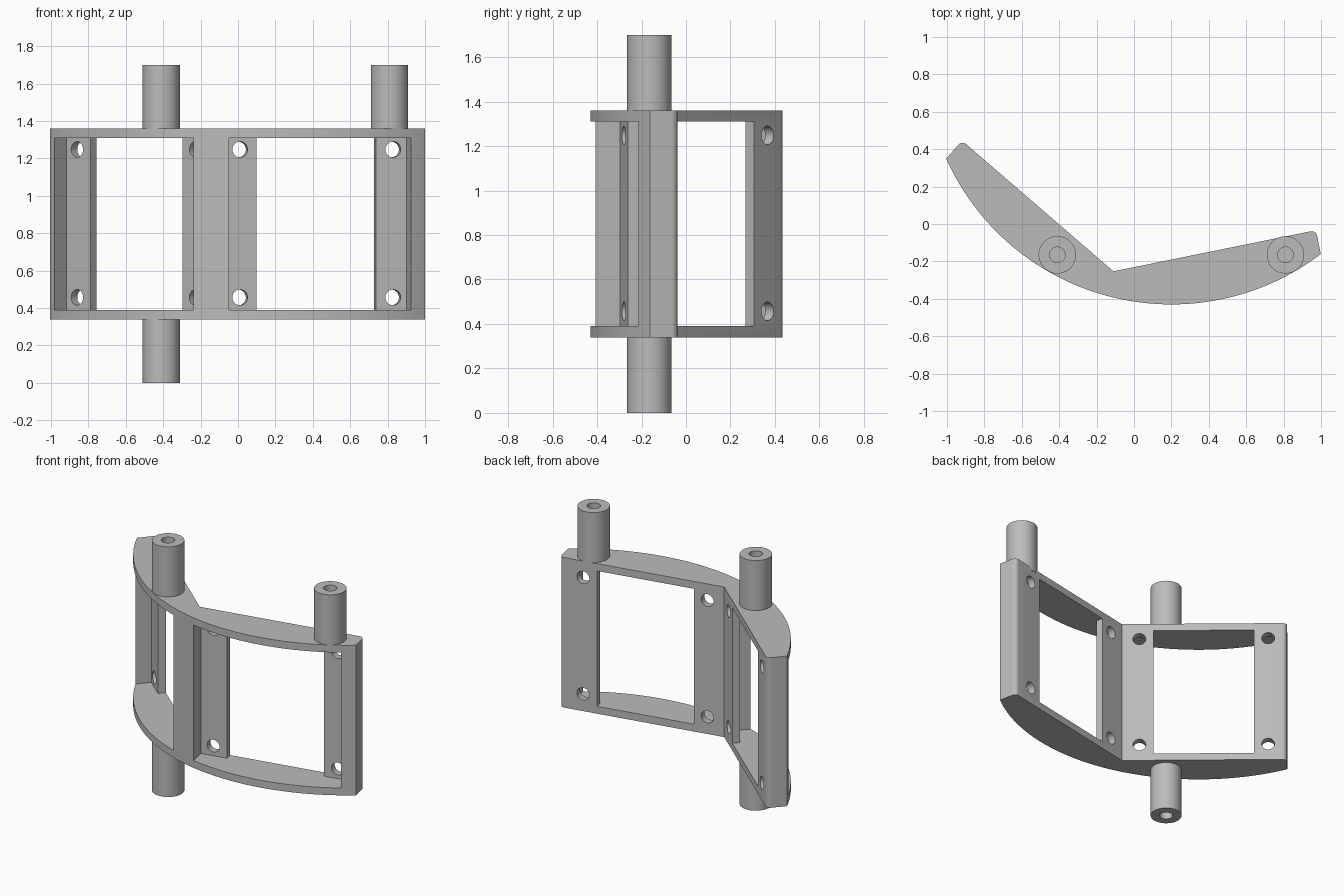
import bpy, bmesh, math
from mathutils import Vector

old = bpy.data.objects.get("Cube")
if old:
    bpy.data.objects.remove(old, do_unlink=True)

grey = bpy.data.materials.new("plain grey")
grey.use_nodes = True
colour = (0.5, 0.5, 0.5, 1)
grey.diffuse_color = colour
grey.node_tree.nodes["Principled BSDF"].inputs["Base Color"].default_value = colour

# Main dimensions
BOTTOM, TOP, PLATE, WALL = 0.34, 1.36, 0.05, 0.05
CENTRE, RADIUS = Vector((0.2, 0.89)), 1.32
VALLEY = Vector((-0.11, -0.253))


def add_object(name, bm):
    bmesh.ops.recalc_face_normals(bm, faces=bm.faces)
    mesh = bpy.data.meshes.new(name)
    bm.to_mesh(mesh)
    bm.free()
    mesh.materials.append(grey)
    ob = bpy.data.objects.new(name, mesh)
    bpy.context.collection.objects.link(ob)
    return ob


def prism(name, points, z0, z1):
    bm = bmesh.new()
    face = bm.faces.new([bm.verts.new((p.x, p.y, z0)) for p in points])
    made = bmesh.ops.extrude_face_region(bm, geom=[face])["geom"]
    bmesh.ops.translate(bm, vec=(0, 0, z1 - z0),
                        verts=[v for v in made if isinstance(v, bmesh.types.BMVert)])
    return add_object(name, bm)


def smooth(ob):
    bpy.ops.object.select_all(action="DESELECT")
    ob.select_set(True)
    bpy.context.view_layer.objects.active = ob
    bpy.ops.object.shade_smooth_by_angle(angle=math.radians(30))


class Wing:
    """Flat panel leaving the valley; s runs along it, d towards the front."""

    def __init__(self, tip, length):
        self.along = (Vector(tip) - VALLEY).normalized()
        side = Vector((self.along.y, -self.along.x))
        self.front = side if side.y < 0 else -side
        self.length = length

    def at(self, s, d):
        return VALLEY + self.along * s + self.front * d

    def arc_end(self):
        offset = self.at(self.length, 0) - CENTRE
        b = offset.dot(self.front)
        d = -b + math.sqrt(b * b - offset.length_squared + RADIUS ** 2)
        p = self.at(self.length, d) - CENTRE
        return math.atan2(p.y, p.x) % math.tau

    def rounded_corner(self, r=0.03, steps=5):
        turns = [i / steps * math.pi / 2 for i in range(steps + 1)]
        return [self.at(self.length - r + r * math.sin(a), r - r * math.cos(a)) for a in turns]


right = Wing((-0.917, 0.444), 1.07)
left = Wing((0.96, -0.036), 1.105)

# Curved body outline: valley, left corner, front arc, right corner
a0, a1 = left.arc_end(), right.arc_end()
steps = 64
arc = []
for i in range(steps + 1):
    a = a0 + (a1 - a0) * i / steps
    arc.append(CENTRE + RADIUS * Vector((math.cos(a), math.sin(a))))
outline = [VALLEY] + left.rounded_corner() + arc + right.rounded_corner()[::-1]
body = prism("curved_frame", outline, BOTTOM, TOP)

# Pocket with window, and four mounting holes, in each wing
cutters = []
for wing in (left, right):
    shape = [(0.03, WALL), (0.204, WALL), (0.204, -0.2), (0.855, -0.2),
             (0.855, WALL), (1.022, WALL), (1.022, 0.7), (0.03, 0.7)]
    cutters.append(prism("pocket_cutter", [wing.at(*p) for p in shape],
                         BOTTOM + PLATE, TOP - PLATE))
    axis = wing.front.to_3d()
    for s in (0.113, 0.948):
        for z in (0.457, 1.248):
            bm = bmesh.new()
            bmesh.ops.create_cone(bm, cap_ends=True, segments=32,
                                  radius1=0.042, radius2=0.042, depth=0.09)
            hole = add_object("hole_cutter", bm)
            turn = axis.to_track_quat("Z", "Y").to_matrix()
            p = wing.at(s, 0.025)
            hole.data.transform(turn.to_4x4())
            hole.location = (p.x, p.y, z)
            cutters.append(hole)

for cutter in cutters:
    cutter.hide_render = True
    mod = body.modifiers.new("cut", "BOOLEAN")
    mod.operation, mod.solver, mod.object = "DIFFERENCE", "EXACT", cutter
bpy.context.view_layer.update()
graph = bpy.context.evaluated_depsgraph_get()
cut_mesh = bpy.data.meshes.new_from_object(body.evaluated_get(graph))
body.modifiers.clear()
body.data = cut_mesh
for cutter in cutters:
    bpy.data.objects.remove(cutter, do_unlink=True)
smooth(body)


# Bored pegs: a closed half-section spun round the peg's axis
def peg(name, x, y, base, tip):
    outer, bore = 0.1, 0.042
    section = [(0, base), (outer, base), (outer, tip), (bore, tip),
               (bore, base * 0.9 + tip * 0.1), (0, base * 0.9 + tip * 0.1)]
    bm = bmesh.new()
    verts = [bm.verts.new((r, 0, z)) for r, z in section]
    edges = [bm.edges.new(pair) for pair in zip(verts, verts[1:])]
    bmesh.ops.spin(bm, geom=verts + edges, cent=(0, 0, 0), axis=(0, 0, 1),
                   angle=math.tau, steps=48, use_merge=True)
    bmesh.ops.remove_doubles(bm, verts=bm.verts, dist=0.0001)
    ob = add_object(name, bm)
    ob.location = (x, y, 0)
    smooth(ob)


peg("upper_right_peg", -0.41, -0.165, TOP - 0.02, 1.7)
peg("upper_left_peg", 0.81, -0.165, TOP - 0.02, 1.7)
peg("lower_right_peg", -0.41, -0.165, BOTTOM + 0.02, 0)
